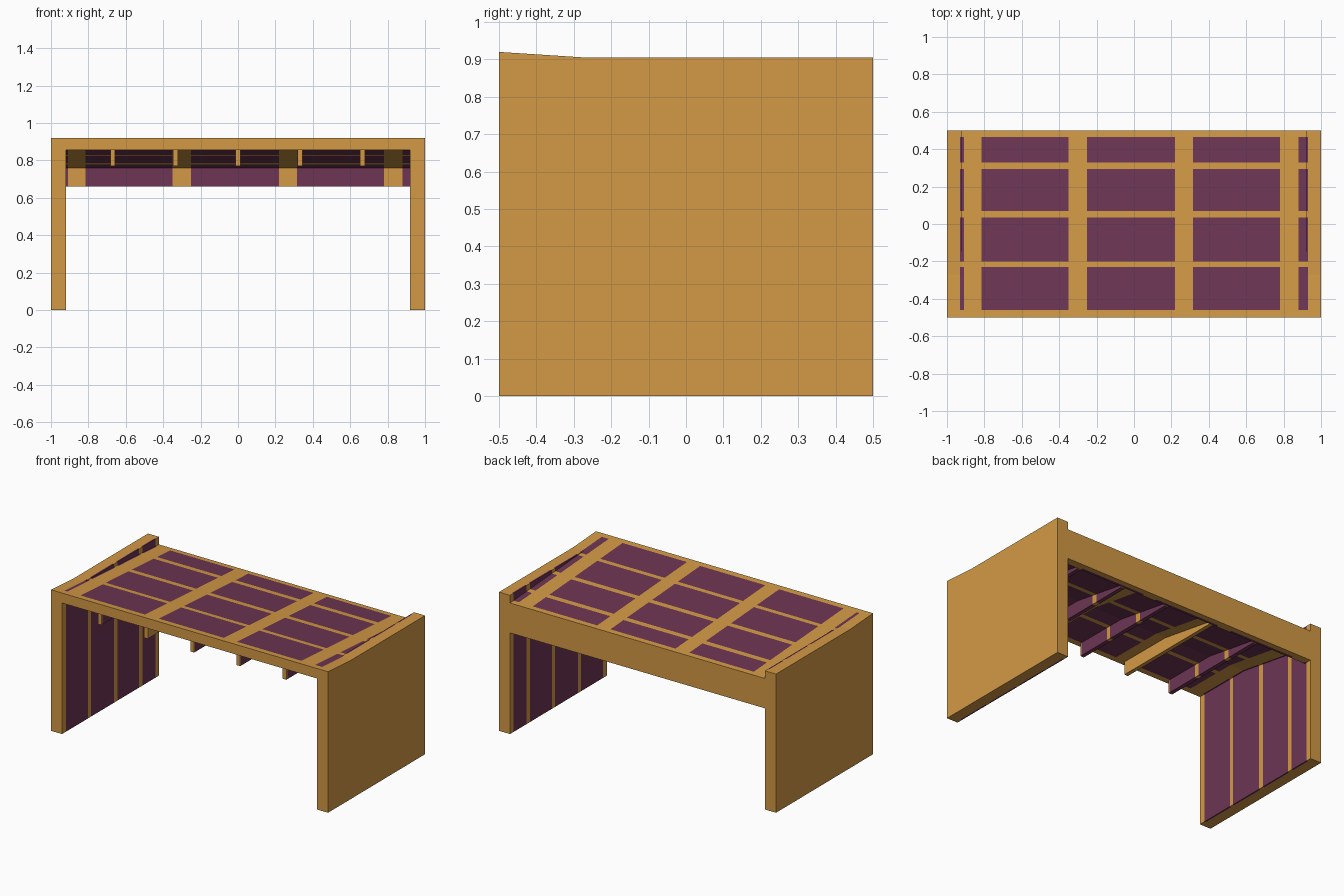
import bpy, bmesh
from mathutils import Vector

if "Cube" in bpy.data.objects:
    bpy.data.objects.remove(bpy.data.objects["Cube"])

# two flat colours
def material(name, col):
    m = bpy.data.materials.new(name)
    m.diffuse_color = (*col, 1)
    m.use_nodes = True
    m.node_tree.nodes["Principled BSDF"].inputs["Base Color"].default_value = m.diffuse_color
    return m

GOLD = material("warm_gold", (0.65, 0.32, 0.06))
PURPLE = material("dark_plum", (0.155, 0.036, 0.088))

# plan grid of plum panels, shared by every part
X_CELLS = [(-0.93, -0.91), (-0.815, -0.35), (-0.25, 0.22), (0.315, 0.78), (0.88, 0.93)]
Y_CELLS = [(-0.46, -0.23), (-0.2, 0.035), (0.07, 0.295), (0.33, 0.465)]


def inside(v, cells):
    return any(a < v < b for a, b in cells)


def extrude_profile(name, profile, x0, x1):
    """Extrude a (y, z) profile along x, cut it on the grid and colour the panels."""
    bm = bmesh.new()
    face = bm.faces.new([bm.verts.new((x0, y, z)) for y, z in profile])
    ext = bmesh.ops.extrude_face_region(bm, geom=[face])
    moved = [g for g in ext["geom"] if isinstance(g, bmesh.types.BMVert)]
    bmesh.ops.translate(bm, verts=moved, vec=(x1 - x0, 0, 0))
    bmesh.ops.recalc_face_normals(bm, faces=bm.faces[:])
    for axis, cells in ((0, X_CELLS), (1, Y_CELLS)):
        normal = Vector((0, 0, 0))
        normal[axis] = 1
        for cut in [c for pair in cells for c in pair]:
            geom = bm.verts[:] + bm.edges[:] + bm.faces[:]
            bmesh.ops.bisect_plane(bm, geom=geom, plane_co=normal * cut, plane_no=normal)
    for f in bm.faces:
        c = f.calc_center_median()
        f.material_index = int(inside(c.x, X_CELLS) and inside(c.y, Y_CELLS))
    mesh = bpy.data.meshes.new(name)
    bm.to_mesh(mesh)
    bm.free()
    mesh.materials.append(GOLD)
    mesh.materials.append(PURPLE)
    obj = bpy.data.objects.new(name, mesh)
    bpy.context.collection.objects.link(obj)
    return obj


def rect(y0, y1, z0, z1):
    return [(y0, z0), (y1, z0), (y1, z1), (y0, z1)]


# side walls rising into low parapets
extrude_profile("left_wall", rect(-0.5, 0.5, 0, 0.905), -1, -0.92)
extrude_profile("right_wall", rect(-0.5, 0.5, 0, 0.905), 0.92, 1)

# sloping roof slab, thicker towards the back
extrude_profile("roof", [(-0.5, 0.855), (-0.1, 0.853), (0.5, 0.75),
                         (0.5, 0.855), (-0.5, 0.92)], -1, 1)

# beam under the back edge
extrude_profile("back_beam", rect(0.447, 0.5, 0.66, 0.76), -1, 1)

# ceiling ribs, running front to back
for i, x in enumerate((-0.67, -0.335, 0.0, 0.332, 0.665)):
    extrude_profile(f"ceiling_rib_{i + 1}",
                    [(-0.47, 0.77), (0.4, 0.77), (0.4, 0.79), (-0.1, 0.87), (-0.47, 0.87)],
                    x - 0.013, x + 0.013)
